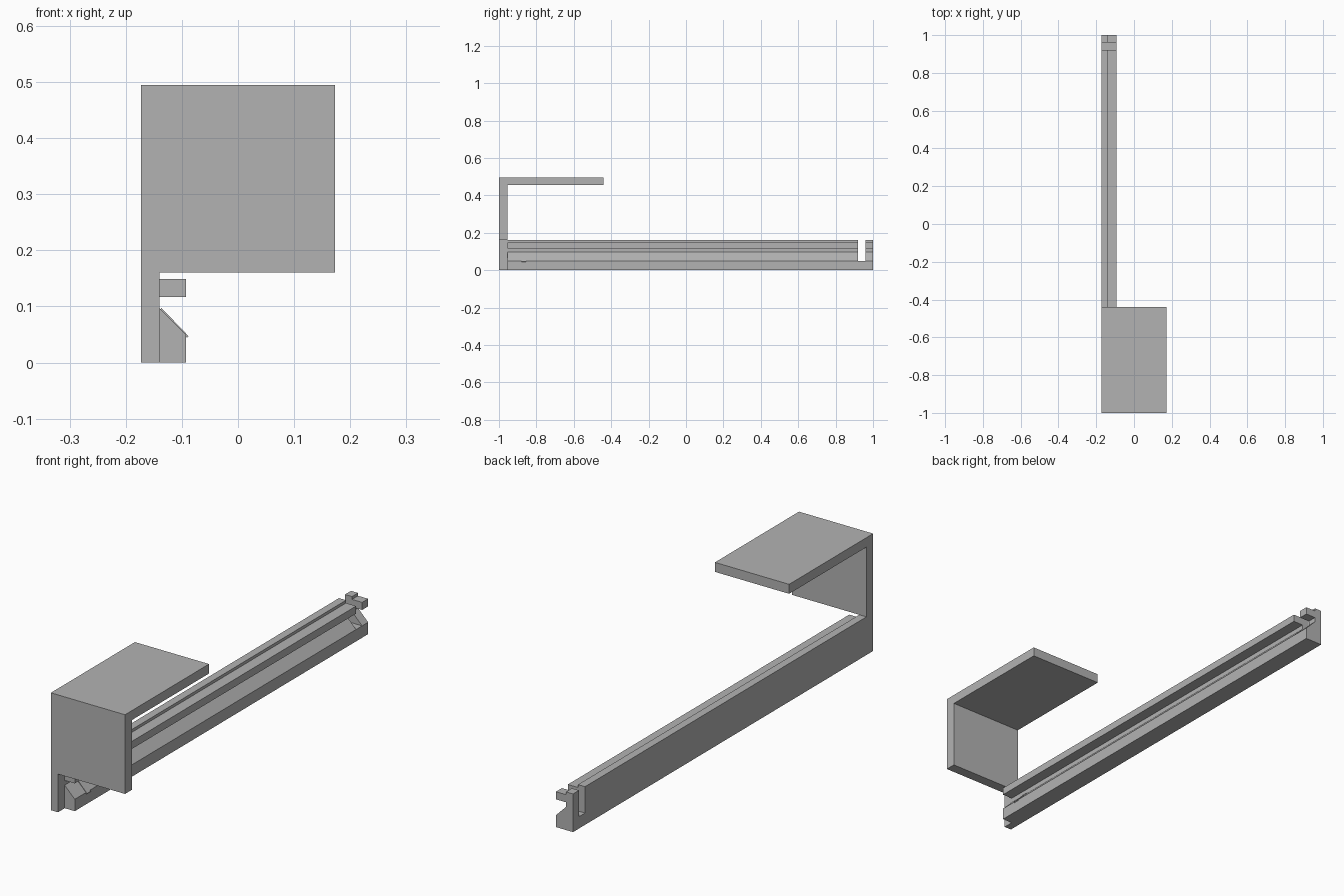
import bpy
import bmesh
from mathutils import Vector

cube = bpy.data.objects.get("Cube")
if cube:
    bpy.data.objects.remove(cube, do_unlink=True)

grey = bpy.data.materials.new("plain grey")
grey.use_nodes = True
grey.diffuse_color = (0.45, 0.45, 0.45, 1)
grey.node_tree.nodes["Principled BSDF"].inputs["Base Color"].default_value = grey.diffuse_color


def extrude(name, profile, axis, start, end):
    """Extrude a flat outline along x (outline in y, z) or y (outline in x, z)."""
    bm = bmesh.new()
    place = (lambda a, b: (start, a, b)) if axis == "x" else (lambda a, b: (a, start, b))
    face = bm.faces.new([bm.verts.new(place(a, b)) for a, b in profile])
    new = bmesh.ops.extrude_face_region(bm, geom=[face])["geom"]
    step = end - start
    bmesh.ops.translate(bm, vec=Vector((step, 0, 0) if axis == "x" else (0, step, 0)),
                        verts=[v for v in new if isinstance(v, bmesh.types.BMVert)])
    bmesh.ops.recalc_face_normals(bm, faces=bm.faces)
    mesh = bpy.data.meshes.new(name)
    bm.to_mesh(mesh)
    bm.free()
    mesh.materials.append(grey)
    obj = bpy.data.objects.new(name, mesh)
    bpy.context.collection.objects.link(obj)
    return obj


def box(name, x, y, z):
    return extrude(name, [(x[0], z[0]), (x[1], z[0]), (x[1], z[1]), (x[0], z[1])], "y", *y)


# Shared dimensions
OUT, WALL, LIP = -0.173, -0.14, -0.093
RAIL_TOP, INNER = 0.161, -0.955

# Long grooved rail: back wall, upper bar and sloped lower bar
rail = extrude("grooved_rail", [
    (OUT, 0), (LIP, 0), (LIP, 0.05), (WALL, 0.097), (WALL, 0.117),
    (LIP, 0.117), (LIP, 0.149), (WALL, 0.149), (WALL, RAIL_TOP), (OUT, RAIL_TOP),
], "y", INNER, 1)

# Slot across the rail near its back end
cutter = box("slot_cutter", (-0.3, 0), (0.92, 0.96), (0.05, 0.3))
cutter.hide_render = True
slot = rail.modifiers.new("slot", "BOOLEAN")
slot.operation = "DIFFERENCE"
slot.solver = "EXACT"
slot.object = cutter
bpy.context.view_layer.update()
cut_mesh = bpy.data.meshes.new_from_object(rail.evaluated_get(bpy.context.evaluated_depsgraph_get()))
rail.modifiers.clear()
rail.data = cut_mesh
bpy.data.objects.remove(cutter, do_unlink=True)

# Wall end under the bracket
box("rail_front_end", (OUT, WALL), (-1, INNER), (0, RAIL_TOP))

# Bracket: upright front plate with a top plate
extrude("bracket", [
    (-1, RAIL_TOP), (INNER, RAIL_TOP), (INNER, 0.455),
    (-0.44, 0.455), (-0.44, 0.495), (-1, 0.495),
], "x", OUT, -OUT)

# Thin marker strip on the slope
extrude("marker_strip", [
    (-0.139, 0.094), (-0.091, 0.044), (-0.088, 0.047), (-0.136, 0.097),
], "y", -0.88, -0.855)
